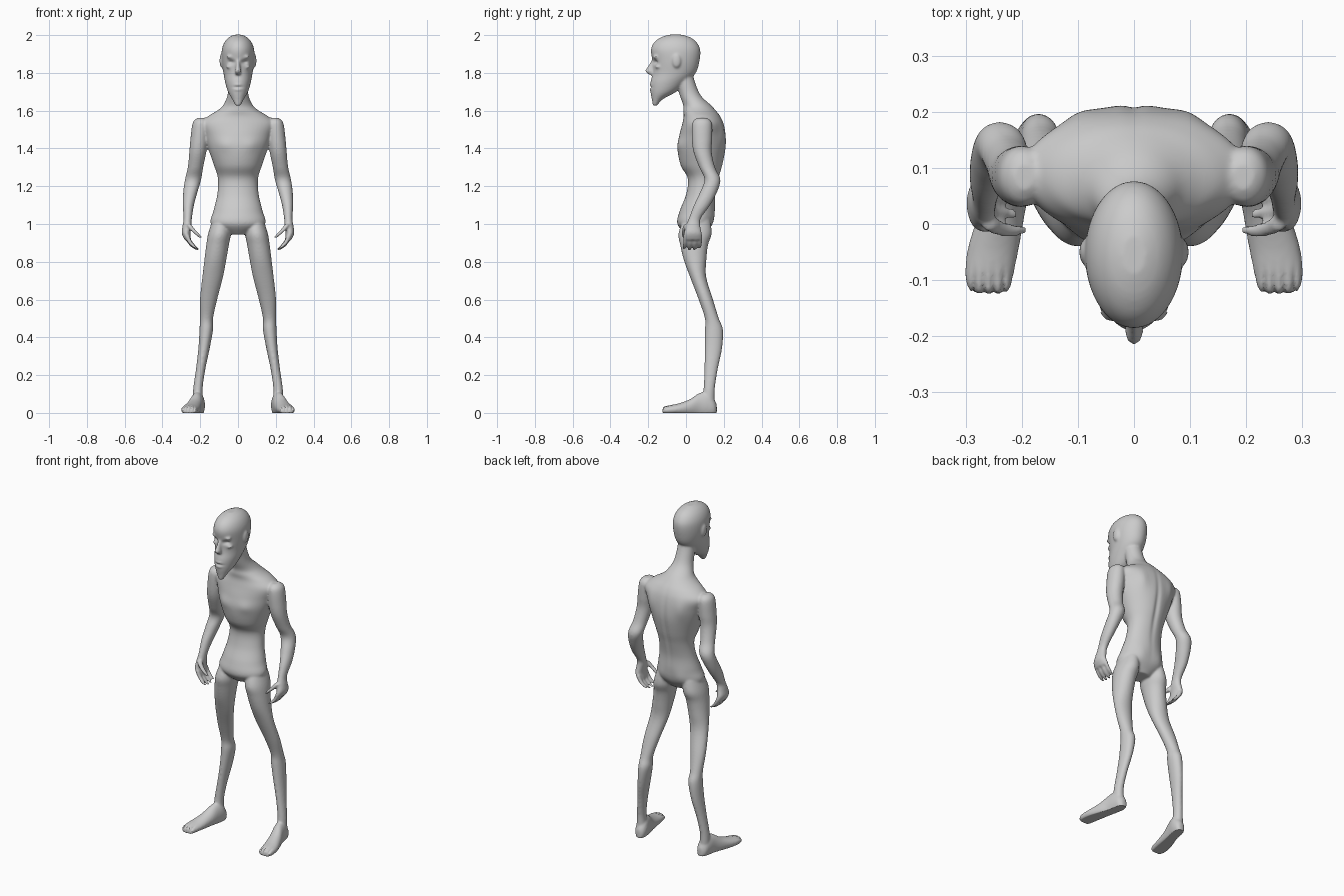
import bpy, bmesh, math
from mathutils import Vector, Matrix

bm = bmesh.new()


def catmull(rows, steps=5):
    out = []
    for i in range(len(rows) - 1):
        p = [rows[max(0, min(len(rows) - 1, i + k))] for k in (-1, 0, 1, 2)]
        for j in range(steps):
            t = j / steps
            out.append([0.5 * (2 * b + (c - a) * t + (2 * a - 5 * b + 4 * c - d) * t * t
                               + (3 * b - a - 3 * c + d) * t ** 3) for a, b, c, d in zip(*p)])
    return out + [list(rows[-1])]


def loft(rows, side=1, along_y=False, n=28):
    """Smooth closed skin over rings (x, y, z, radius x, radius y or z)."""
    rings = []
    for x, y, z, a, b in catmull(rows):
        ring = []
        for k in range(n):
            u = a * math.cos(2 * math.pi * k / n)
            w = b * math.sin(2 * math.pi * k / n)
            ring.append(bm.verts.new((side * (x + u), y, z + w) if along_y
                                     else (side * (x + u), y + w, z)))
        rings.append(ring)
    for r, q in zip(rings, rings[1:]):
        for k in range(n):
            bm.faces.new((r[k], r[(k + 1) % n], q[(k + 1) % n], q[k]))
    bm.faces.new(rings[0])
    bm.faces.new(rings[-1])


def blob(center, radii):
    m = Matrix.Translation(center) @ Matrix.Diagonal((*radii, 1))
    bmesh.ops.create_uvsphere(bm, u_segments=20, v_segments=12, radius=1, matrix=m)


# Torso and neck: z, centre y, radius x, radius y
torso = [(.945, .05, .06, .05), (1.0, .047, .143, .093), (1.07, .06, .13, .093),
         (1.155, .078, .11, .078), (1.24, .092, .106, .082), (1.31, .083, .127, .111),
         (1.4, .083, .158, .128), (1.47, .088, .18, .123), (1.53, .09, .2, .11),
         (1.57, .085, .16, .097), (1.6, .072, .11, .087), (1.63, .058, .078, .073),
         (1.68, .023, .056, .056), (1.75, -.002, .05, .05), (1.82, -.02, .05, .05)]
loft([(0, y, z, a, b) for z, y, a, b in torso], n=48)

# Head, from pointed chin to crown
head = [(1.627, -.164, .014, .012), (1.66, -.152, .031, .029), (1.70, -.12, .053, .068),
        (1.75, -.092, .068, .096), (1.80, -.062, .077, .114), (1.86, -.053, .086, .124),
        (1.92, -.055, .086, .131), (1.96, -.056, .073, .114), (1.987, -.055, .05, .08),
        (2.002, -.055, .022, .036)]
loft([(0, y, z, a, b) for z, y, a, b in head], n=40)

# Nose
loft([(0, -.166, 1.875, .008, .012), (0, -.183, 1.83, .012, .022),
      (0, -.19, 1.808, .017, .026), (0, -.178, 1.79, .013, .016)], n=16)

for s in (1, -1):
    # Ear, brow and cheekbone
    blob((s * .086, -.05, 1.865), (.012, .024, .038))
    blob((s * .036, -.158, 1.885), (.026, .018, .009))
    blob((s * .042, -.145, 1.832), (.022, .02, .01))

    # Leg
    loft([(.09, .055, 1.02, .045, .07), (.098, .048, .95, .06, .088), (.108, .043, .89, .06, .074),
          (.12, .048, .81, .058, .06), (.134, .064, .72, .055, .043), (.156, .105, .6, .046, .038),
          (.167, .137, .5, .035, .037), (.168, .148, .44, .036, .048), (.18, .145, .34, .03, .046),
          (.198, .133, .23, .025, .035), (.212, .123, .13, .025, .03), (.212, .12, .06, .028, .032)], s)

    # Foot: y, x, half width, top height
    foot = [(.163, .206, .014, .045), (.147, .208, .03, .075), (.115, .211, .036, .11),
            (.07, .22, .036, .105), (.02, .235, .041, .072), (-.04, .25, .046, .05),
            (-.09, .258, .044, .04), (-.115, .258, .038, .034), (-.124, .258, .03, .026)]
    loft([(x, y, h * .38, a, h * .62) for y, x, a, h in foot], s, along_y=True)

    # Arm and palm
    loft([(.195, .085, 1.562, .02, .025), (.198, .085, 1.535, .042, .052), (.205, .085, 1.45, .047, .054),
          (.213, .088, 1.38, .045, .048), (.225, .112, 1.3, .041, .042), (.238, .14, 1.235, .043, .042),
          (.252, .12, 1.17, .038, .045), (.263, .085, 1.1, .03, .043), (.266, .047, 1.03, .022, .032),
          (.27, .038, .99, .024, .038), (.275, .036, .95, .023, .048), (.265, .036, .915, .017, .046)], s)

    # Fingers and thumb
    for y, drop in ((-.004, .005), (.023, 0), (.05, 0), (.076, .008)):
        loft([(.27, y, .94, .013, .012), (.258, y, .905 + drop, .013, .0115),
              (.236, y - .003, .878 + drop, .013, .011), (.213, y - .006, .862 + drop, .009, .009)], s, n=12)
    loft([(.262, .005, 1.0, .014, .016), (.24, -.008, .97, .015, .014),
          (.215, -.012, .945, .013, .012), (.195, -.01, .925, .009, .009)], s, n=12)

bmesh.ops.recalc_face_normals(bm, faces=bm.faces)
mesh = bpy.data.meshes.new("body")
bm.to_mesh(mesh)
bm.free()
body = bpy.data.objects.new("body", mesh)
bpy.context.collection.objects.link(body)

# Fuse the parts into one skin and soften the joins
fuse = body.modifiers.new("fuse", 'REMESH')
fuse.mode = 'VOXEL'
fuse.voxel_size = .0055
soft = body.modifiers.new("soften", 'SMOOTH')
soft.factor = .5
soft.iterations = 10
skin = bpy.data.meshes.new_from_object(body.evaluated_get(bpy.context.evaluated_depsgraph_get()))
body.modifiers.clear()
body.data = skin


# Sculpted details: centre, falloff radii, push
strokes = [((0, -.19, 1.725), (.024, .03, .004), (0, .007, 0)),      # mouth
           ((0, -.19, 1.738), (.02, .03, .006), (0, -.004, 0)),      # upper lip
           ((0, -.19, 1.71), (.02, .03, .006), (0, -.004, 0)),       # lower lip
           ((0, .2, 1.3), (.015, .06, .2), (0, -.008, 0))]           # spine
for s in (1, -1):
    strokes += [((s * .034, -.165, 1.857), (.017, .03, .011), (0, .014, 0)),   # eye socket
                ((s * .1, .19, 1.47), (.035, .05, .06), (0, .008, 0)),         # shoulder blade
                ((s * .07, -.03, 1.42), (.045, .04, .035), (0, -.006, 0)),     # chest
                ((s * .065, .15, 1.03), (.04, .05, .05), (0, .006, 0))]        # buttock
    for k in range(4):                                                         # toe gaps
        strokes.append(((s * (.232 + .018 * k), -.12, .035), (.003, .03, .03), (0, .008, -.006)))
for v in skin.vertices:
    for c, r, push in strokes:
        d = sum(((v.co[i] - c[i]) / r[i]) ** 2 for i in range(3))
        if d < 8:
            v.co += Vector(push) * math.exp(-d)
    v.co.z = max(v.co.z, 0)      # flat soles

bpy.context.view_layer.objects.active = body
body.select_set(True)
bpy.ops.object.shade_smooth()
